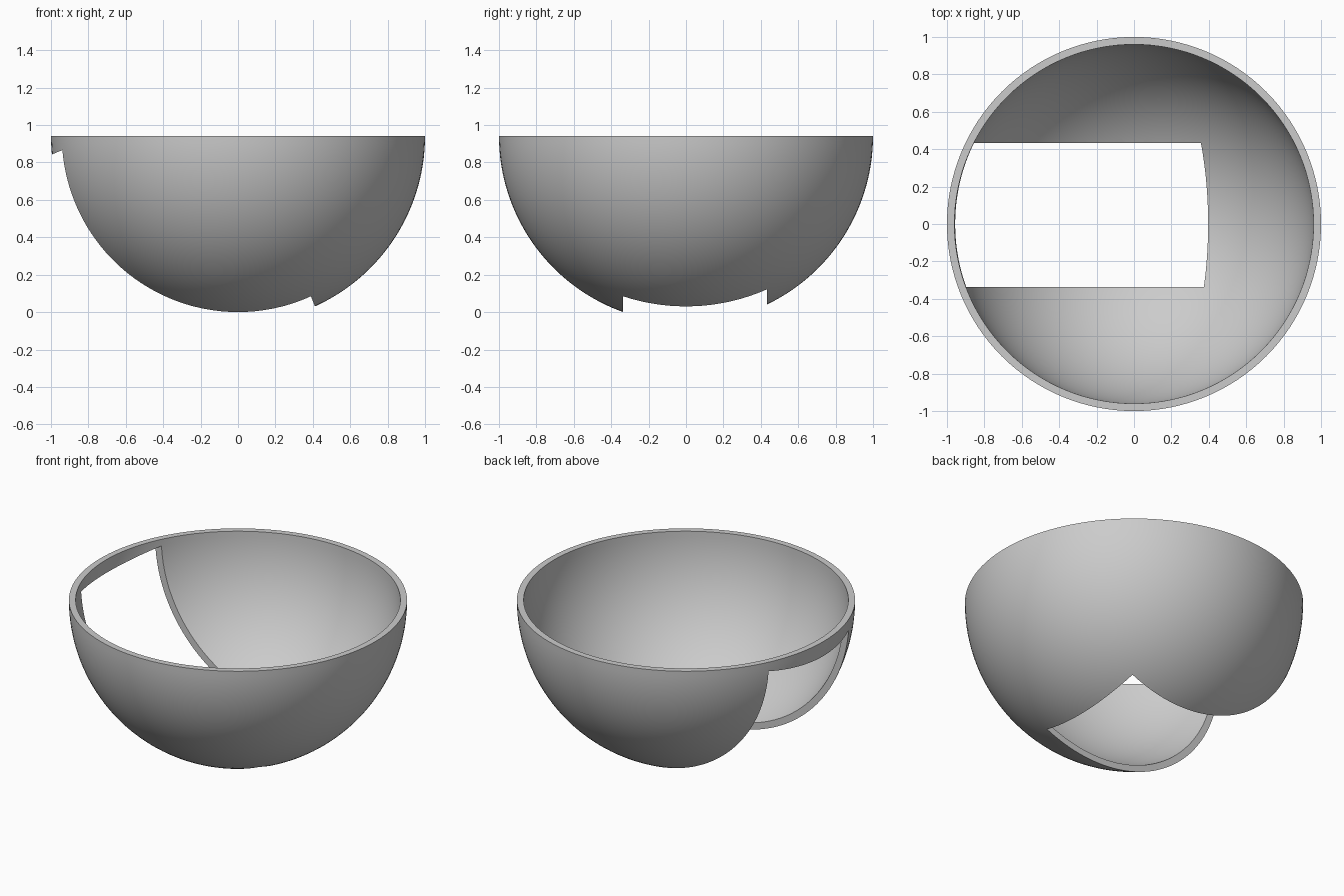
import bpy, bmesh, math
from mathutils import Matrix, Vector

OUTER, INNER = 1.0, 0.96
RIM_Z = 0.942
TILT = math.radians(22)
SEGMENTS, RINGS = 128, 40

default = bpy.data.objects.get("Cube")
if default:
    bpy.data.objects.remove(default, do_unlink=True)

grey = bpy.data.materials.new("light grey")
grey.use_nodes = True
colour = (0.6, 0.6, 0.6, 1)
grey.diffuse_color = colour
grey.node_tree.nodes["Principled BSDF"].inputs["Base Color"].default_value = colour


def make_object(name, bm):
    bmesh.ops.recalc_face_normals(bm, faces=bm.faces)
    mesh = bpy.data.meshes.new(name)
    bm.to_mesh(mesh)
    bm.free()
    mesh.materials.append(grey)
    obj = bpy.data.objects.new(name, mesh)
    bpy.context.collection.objects.link(obj)
    return obj


def arc(radius):
    """Quarter circle from the rim down to the pole."""
    angles = [math.pi / 2 * i / RINGS for i in range(RINGS + 1)]
    return [Vector((radius * math.cos(a), 0, RIM_Z - radius * math.sin(a))) for a in angles]


# Bowl shell: spin the outer and inner arcs, joined by the flat rim
bm = bmesh.new()
verts = [bm.verts.new(p) for p in arc(OUTER)[::-1] + arc(INNER)]
edges = [bm.edges.new(pair) for pair in zip(verts, verts[1:])]
bmesh.ops.spin(bm, geom=verts + edges, cent=(0, 0, 0), axis=(0, 0, 1),
               angle=math.tau, steps=SEGMENTS)
bmesh.ops.remove_doubles(bm, verts=bm.verts, dist=0.0001)
bowl = make_object("bowl_shell", bm)

# Tilted box that opens the side of the bowl, sized by its low and high corners
low, high = Vector((-2, -0.336, -2)), Vector((0.04, 0.433, 0.281))
bm = bmesh.new()
bmesh.ops.create_cube(bm, size=1)
bm.transform(Matrix.Translation((0, 0, RIM_Z))
             @ Matrix.Rotation(-TILT, 4, "Y")
             @ Matrix.Translation((low + high) / 2)
             @ Matrix.Diagonal((*(high - low), 1)))
cutter = make_object("opening_cutter", bm)
cutter.hide_render = True

# Cut the opening
cut = bowl.modifiers.new("opening", "BOOLEAN")
cut.operation = "DIFFERENCE"
cut.solver = "EXACT"
cut.object = cutter
bpy.ops.object.select_all(action="DESELECT")
bpy.context.view_layer.objects.active = bowl
bowl.select_set(True)
bpy.ops.object.modifier_apply(modifier=cut.name)
bpy.data.objects.remove(cutter, do_unlink=True)

# Smooth curved walls, sharp rim and opening edges
bpy.ops.object.shade_smooth_by_angle(angle=math.radians(30))
